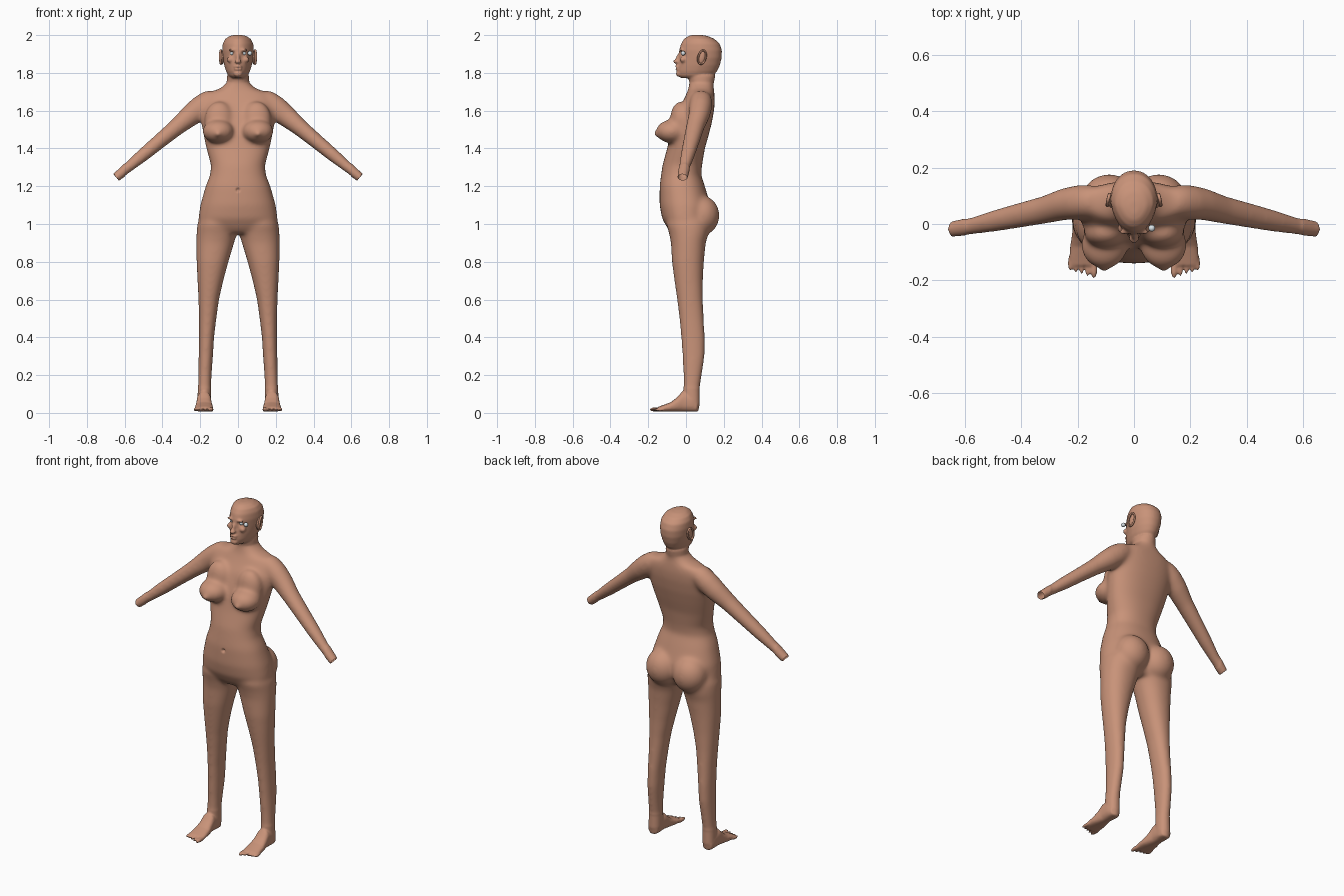
import bpy, bmesh, math
from mathutils import Vector, Matrix

if "Cube" in bpy.data.objects:
    bpy.data.objects.remove(bpy.data.objects["Cube"])


def material(name, rgb):
    m = bpy.data.materials.new(name)
    m.diffuse_color = (*rgb, 1)
    m.use_nodes = True
    m.node_tree.nodes["Principled BSDF"].inputs["Base Color"].default_value = m.diffuse_color
    return m


skin = material("skin", (0.58, 0.29, 0.19))
eye_white = material("eye white", (0.75, 0.82, 0.86))
bm = bmesh.new()


def loft(rings, n=32, e=2.0):
    """rings: (centre, u axis, v axis, taper of the -v side)"""
    loops = []
    for c, u, v, taper in rings:
        loop = []
        for i in range(n):
            a = 2 * math.pi * i / n
            ca, sa = math.cos(a), math.sin(a)
            x = math.copysign(abs(ca) ** (2 / e), ca)
            y = math.copysign(abs(sa) ** (2 / e), sa)
            x *= 1 - taper * max(0, -y)
            loop.append(bm.verts.new(Vector(c) + Vector(u) * x + Vector(v) * y))
        loops.append(loop)
    for a, b in zip(loops, loops[1:]):
        for i in range(n):
            j = (i + 1) % n
            bm.faces.new((a[i], a[j], b[j], b[i]))
    bm.faces.new(loops[0])
    bm.faces.new(loops[-1])


def level(z, x0, x1, yf, yb, taper=0):
    """horizontal ring from its extents"""
    return (((x0 + x1) / 2, (yf + yb) / 2, z), ((x1 - x0) / 2, 0, 0),
            (0, (yb - yf) / 2, 0), taper)


def blob(c, r, rot=0, target=None):
    m = Matrix.Translation(c) @ Matrix.Rotation(rot, 4, 'X') @ Matrix.Diagonal((*r, 1))
    bmesh.ops.create_uvsphere(target or bm, u_segments=24, v_segments=14, radius=1, matrix=m)


# torso: height, half width, front, back
torso = [(0.95, .12, -.075, .09), (0.98, .19, -.10, .10), (1.03, .21, -.127, .12),
         (1.10, .20, -.14, .13), (1.2, .172, -.14, .10), (1.26, .148, -.132, .08),
         (1.31, .143, -.125, .085), (1.4, .168, -.10, .10), (1.47, .183, -.085, .12),
         (1.54, .195, -.065, .138), (1.61, .2, -.04, .15), (1.66, .19, -.012, .153),
         (1.695, .165, .005, .15), (1.715, .10, .012, .148), (1.74, .068, .016, .145)]
loft([level(z, -w, w, f, b) for z, w, f, b in torso], 40, 2.25)

# neck and head
head = [(1.68, .075, .015, .15), (1.74, .061, .02, .146), (1.785, .058, .01, .155)]
loft([level(z, -w, w, f, b) for z, w, f, b in head])
head = [(1.772, .035, -.025, .12), (1.785, .052, -.043, .145), (1.81, .064, -.048, .165),
        (1.84, .073, -.044, .179), (1.88, .081, -.036, .189), (1.92, .084, -.036, .19),
        (1.955, .081, -.026, .178), (1.98, .068, -.01, .15), (1.995, .045, .012, .115),
        (2.001, .018, .035, .08)]
loft([level(z, -w, w, f, b, .22) for z, w, f, b in head], 40, 2.15)
# nose, lips, chin
blob((0, -.04, 1.878), (.011, .014, .036), -.35)
blob((0, -.052, 1.86), (.018, .016, .011))
blob((0, -.047, 1.833), (.023, .012, .007))
blob((0, -.045, 1.82), (.021, .012, .007))
blob((0, -.038, 1.795), (.024, .016, .016))

d = Vector((.77, 0, -.64))
for s in (1, -1):
    # arm: x, y, thickness across, thickness in depth
    arm = [(.13, .08, .045, .05), (.16, .08, .058, .06), (.2, .077, .063, .062),
           (.25, .07, .059, .058), (.32, .05, .047, .051), (.41, .03, .041, .046),
           (.5, .01, .037, .04), (.58, -.008, .029, .032), (.647, -.018, .024, .027)]
    loft([((s * x, y, (1.373 - .64 * x) / .77), (s * .64 * a, 0, .77 * a), (0, b, 0), 0)
          for x, y, a, b in arm], 24)
    # leg: height, inner x, outer x, front, back
    leg = [(1.06, .03, .19, -.08, .1), (1.0, .004, .216, -.105, .125),
           (.95, .005, .22, -.09, .12), (.9, .02, .221, -.08, .105), (.8, .05, .22, -.075, .095),
           (.7, .077, .215, -.062, .09), (.6, .1, .21, -.048, .09), (.5, .114, .207, -.036, .095),
           (.4, .126, .207, -.027, .101), (.3, .132, .209, -.02, .1), (.2, .139, .211, -.015, .085),
           (.12, .142, .213, -.014, .072), (.05, .142, .215, -.01, .073), (.012, .15, .207, 0, .066)]
    loft([level(z, *sorted((s * a, s * b)), f, k) for z, a, b, f, k in leg], 32, 2.15)
    # foot: y, half width, top
    foot = [(.06, .03, .06), (.03, .037, .1), (-.02, .038, .113), (-.05, .042, .08),
            (-.08, .047, .057), (-.12, .05, .042), (-.148, .048, .032)]
    loft([((s * .18, y, (t + .006) / 2), (s * w, 0, 0), (0, 0, (t - .006) / 2), 0)
          for y, w, t in foot], 24, 2.5)
    # toes
    for i in range(5):
        r = .0125 if i == 0 else .0088
        blob((s * (.142 + .0205 * i + (.003 if i else 0)), -.155 + .004 * i, .018),
             (r, .04 - .003 * i, r))
    # buttock
    blob((s * .088, .085, 1.045), (.1, .093, .105))
    # breast
    blob((s * .105, -.075, 1.49), (.084, .085, .063))
    blob((s * .1, -.03, 1.55), (.078, .055, .1))
    blob((s * .105, -.15, 1.478), (.022, .024, .02))
    # brow and cheek
    blob((s * .031, -.028, 1.921), (.022, .01, .007))
    blob((s * .04, -.016, 1.87), (.02, .016, .016))

# fuse everything into one skin
bmesh.ops.recalc_face_normals(bm, faces=bm.faces)
mesh = bpy.data.meshes.new("body")
bm.to_mesh(mesh)
body = bpy.data.objects.new("body", mesh)
bpy.context.collection.objects.link(body)
rm = body.modifiers.new("fuse", 'REMESH')
rm.mode = 'VOXEL'
rm.voxel_size = .0055
dg = bpy.context.evaluated_depsgraph_get()
fused = bpy.data.meshes.new_from_object(body.evaluated_get(dg))
body.modifiers.clear()
body.data = fused

bm.free()
bm = bmesh.new()
bm.from_mesh(fused)


def dent(c, radius, push):
    c = Vector(c)
    for v in bm.verts:
        k = (v.co - c).length / radius
        if k < 1:
            v.co += Vector(push) * (1 - k * k) ** 2


def smooth(verts, times):
    for _ in range(times):
        bmesh.ops.smooth_vert(bm, verts=verts, factor=.5, use_axis_x=True,
                              use_axis_y=True, use_axis_z=True)


# blend the joins: strongly on the body, lightly on face and feet
smooth([v for v in bm.verts if .13 < v.co.z < 1.75 and abs(v.co.x) < .6], 40)
smooth(list(bm.verts), 3)
# navel, eye sockets, mouth line
dent((0, -.14, 1.18), .015, (0, .012, 0))
for s in (1, -1):
    dent((s * .032, -.028, 1.904), .02, (0, .009, 0))
for x in (-.012, 0, .012):
    dent((x, -.056, 1.8265), .009, (0, .005, 0))
# open wrists
ends = [f for f in bm.faces if abs(f.calc_center_median().x) > .61
        and f.normal.dot(Vector((math.copysign(d.x, f.calc_center_median().x), 0, d.z))) > .75]
bmesh.ops.delete(bm, geom=ends, context='FACES')
for f in bm.faces:
    f.smooth = True
bm.to_mesh(fused)
bm.free()
fused.materials.clear()
fused.materials.append(skin)


def finish(b, name, mat):
    for f in b.faces:
        f.smooth = True
    me = bpy.data.meshes.new(name)
    b.to_mesh(me)
    b.free()
    me.materials.append(mat)
    bpy.context.collection.objects.link(bpy.data.objects.new(name, me))


# ears: a thin shell with a raised rim
for s, side in ((1, "left"), (-1, "right")):
    b = bmesh.new()
    blob((s * .082, .08, 1.882), (.009, .021, .036), -.25, b)
    m = Matrix.Translation((s * .09, .085, 1.883)) @ Matrix.Rotation(-.25, 4, 'X') \
        @ Matrix.Rotation(s * .25, 4, 'Z')
    ring = []
    for i in range(24):
        a = 2 * math.pi * i / 24
        ring.append([b.verts.new(m @ Vector((.006 * math.sin(t), math.cos(a) * (.02 + .005 * math.cos(t)),
                     math.sin(a) * (.037 + .005 * math.cos(t)))))
                     for t in [math.pi * k / 4 for k in range(8)]])
    for i in range(24):
        p, q = ring[i], ring[(i + 1) % 24]
        for k in range(8):
            b.faces.new((p[k], p[k - 1], q[k - 1], q[k]))
    bmesh.ops.recalc_face_normals(b, faces=b.faces)
    finish(b, side + "_ear", skin)

# eyes: two in the sockets and the stray eyeball beside the face
for name, c, r in (("right_eye", (-.032, -.014, 1.904), .0105),
                   ("left_eye", (.032, -.014, 1.904), .0105),
                   ("outer_eyeball", (.063, -.015, 1.904), .012)):
    b = bmesh.new()
    blob(c, (r, r, r), 0, b)
    finish(b, name, eye_white)
